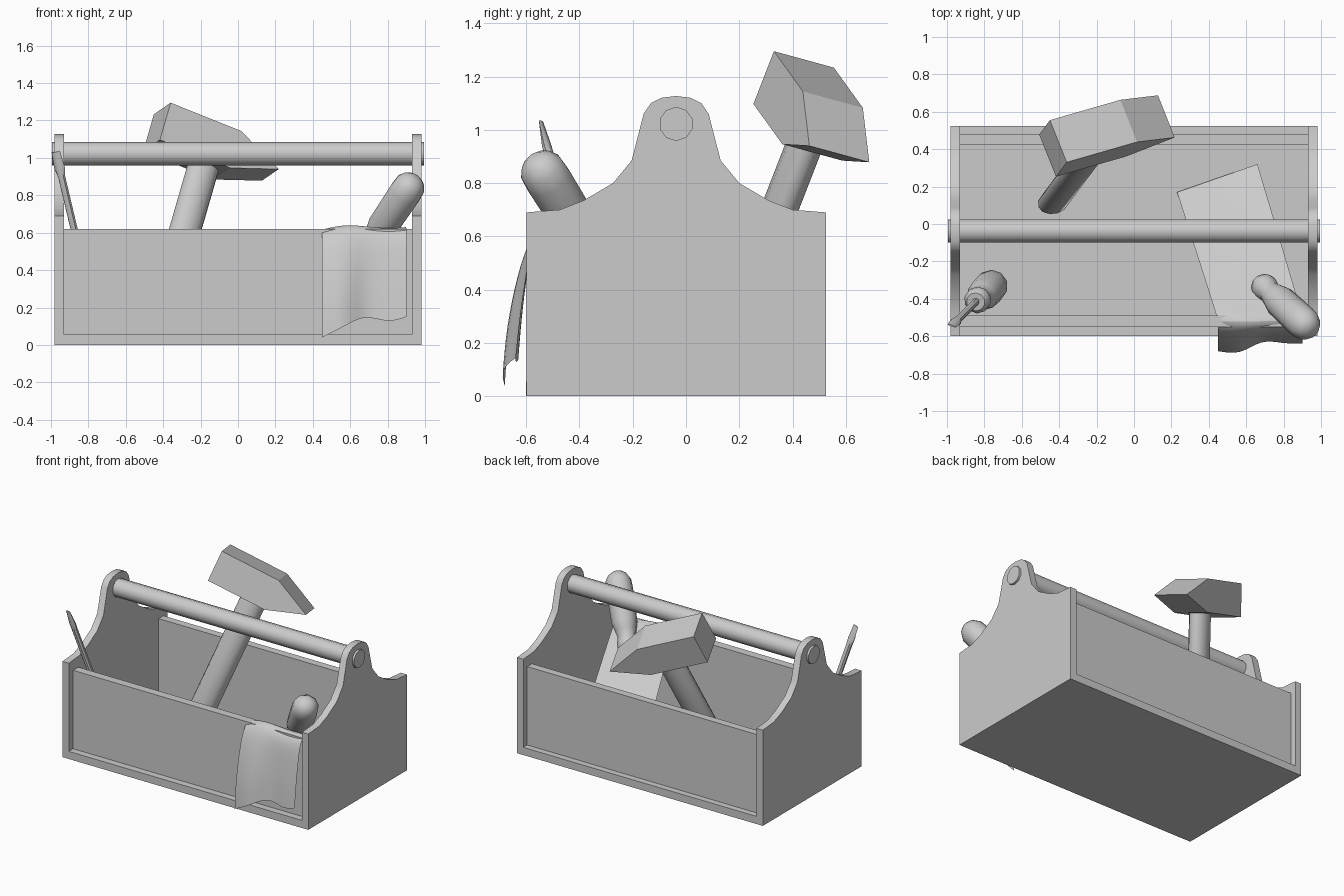
import bpy
from mathutils import Vector

if "Cube" in bpy.data.objects:
    bpy.data.objects.remove(bpy.data.objects["Cube"])


def make(name, verts, faces, smooth=None):
    me = bpy.data.meshes.new(name)
    me.from_pydata([tuple(v) for v in verts], [], faces)
    ob = bpy.data.objects.new(name, me)
    bpy.context.collection.objects.link(ob)
    bpy.ops.object.select_all(action='DESELECT')
    ob.select_set(True)
    bpy.context.view_layer.objects.active = ob
    bpy.ops.object.mode_set(mode='EDIT')
    bpy.ops.mesh.select_all(action='SELECT')
    bpy.ops.mesh.normals_make_consistent(inside=False)
    bpy.ops.object.mode_set(mode='OBJECT')
    if smooth:
        bpy.ops.object.shade_smooth_by_angle(angle=smooth)
    return ob


def prism(name, profile, offset, smooth=None):
    """Closed polygon pushed along an offset vector."""
    n = len(profile)
    a = [Vector(p) for p in profile]
    b = [p + Vector(offset) for p in a]
    faces = [[i, (i + 1) % n, n + (i + 1) % n, n + i] for i in range(n)]
    return make(name, a + b, faces + [list(range(n))[::-1], list(range(n, 2 * n))], smooth)


def box(name, x0, x1, y0, y1, z0, z1):
    return prism(name, [(x0, y0, z0), (x1, y0, z0), (x1, y1, z0), (x0, y1, z0)], (0, 0, z1 - z0))


def loft(name, start, axis, side, sections, n):
    """Rings (distance, radius along side, radius across) along an axis."""
    from math import cos, sin, tau
    start, d, side = Vector(start), Vector(axis).normalized(), Vector(side)
    u = (side - d * side.dot(d)).normalized()
    w = d.cross(u)
    verts, faces = [], []
    for s, ru, rw in sections:
        verts += [start + d * s + u * ru * cos(tau * i / n) + w * rw * sin(tau * i / n) for i in range(n)]
    for k in range(len(sections) - 1):
        faces += [[k * n + i, k * n + (i + 1) % n, (k + 1) * n + (i + 1) % n, (k + 1) * n + i] for i in range(n)]
    faces += [list(range(n))[::-1], list(range(len(verts) - n, len(verts)))]
    return make(name, verts, faces, 0.7)


# box: floor, front and back boards
box("floor", -0.93, 0.93, -0.60, 0.525, 0, 0.055)
box("front_board", -0.93, 0.93, -0.55, -0.49, 0.055, 0.62)
box("back_board", -0.93, 0.93, 0.425, 0.48, 0.055, 0.62)

# shaped end boards, half profile mirrored about the middle
MID = -0.037
half = [(0.562, 0), (0.562, 0.69), (0.437, 0.70), (0.347, 0.735), (0.237, 0.80),
        (0.167, 0.885), (0.122, 1.06), (0.095, 1.10), (0.055, 1.12)]
outline = half + [(0, 1.127)] + [(-y, z) for y, z in half[::-1]]
for name, x in (("left_end", -0.98), ("right_end", 0.93)):
    prism(name, [(x, MID + y, z) for y, z in outline], (0.05, 0, 0), 0.6)

# carrying rod
loft("carry_rod", (-0.995, MID, 1.022), (1, 0, 0), (0, 0, 1), [(0, .064, .064), (1.99, .064, .064)], 10)

# hammer handle and head share one frame
up = Vector((0.26, 0.35, 0.90)).normalized()
along = Vector((0.90, 0.26, -0.36))
along = (along - up * along.dot(up)).normalized()
across = up.cross(along)
loft("hammer_handle", (-0.44, 0.105, 0.07), up, along,
     [(0, .075, .05), (0.03, .088, .065), (1.08, .088, .065)], 12)
corner = Vector((-0.36, 0.33, 1.295))
side = [(0, 0), (0.42, 0), (0.68, -0.123), (0.42, -0.22), (0, -0.22)]
prism("hammer_head", [corner + along * a + up * h for a, h in side], across * 0.25)


# screwdrivers: grip end first, flattened blade last
def screwdriver(name, end, direction, grip, total, blade_side):
    g = [(0, .03), (.02, .062), (.06, .086), (.12, .09), (grip * .62, .086), (grip * .72, .072),
         (grip * .8, .06), (grip * .87, .07), (grip * .94, .07), (grip, .05)]
    loft(name + "_grip", end, direction, blade_side, [(s, r, r) for s, r in g], 10)
    loft(name + "_shaft", end, direction, blade_side,
         [(grip - .03, .02, .02), (total - .14, .02, .02), (total - .09, .03, .016), (total, .024, .004)], 8)


screwdriver("right_screwdriver", (0.95, -0.57, 0.897), (-0.67, 0.62, -1), 0.56, 1.03, (1, 1, 0))
screwdriver("left_screwdriver", (-0.745, -0.315, 0.065), (-0.23, -0.23, 0.97), 0.45, 1.02, (1, -0.3, 0))

# cloth draped over the front board down to the floor
cols = [0, 0.27, 0.51, 0.78, 1]
bottom = [(-.68, .04), (-.70, .10), (-.615, .165), (-.64, .115), (-.64, .15)]
crest = [.63, .665, .65, .635, .645]
rows = []
A, B = Vector((.23, .17, .065)), Vector((.66, .32, .065))
C, D = Vector((.44, -.485, .62)), Vector((.90, -.485, .62))
for k in (0, .5, .97):
    rows.append([A.lerp(B, t).lerp(C.lerp(D, t), k) for t in cols])
rows.append([Vector((.45 + .45 * t, -.52, c)) for t, c in zip(cols, crest)])
for k in (.1, .35, .7, 1):
    row = []
    for t, c, (y, z) in zip(cols, crest, bottom):
        bulge = 0.03 * (1 - k) * k * 4 * (1 if t < .4 else .3)
        row.append(Vector((.45 + .45 * t, -.565 + (y + .565) * k - bulge, c + (z - c) * k)))
    rows.append(row)
n = len(cols)
cloth = make("cloth", [p for r in rows for p in r],
             [[j * n + i, j * n + i + 1, (j + 1) * n + i + 1, (j + 1) * n + i]
              for j in range(len(rows) - 1) for i in range(n - 1)], 1.0)
sub = cloth.modifiers.new("soften", 'SUBSURF')
sub.levels = sub.render_levels = 2
sub.boundary_smooth = 'PRESERVE_CORNERS'
